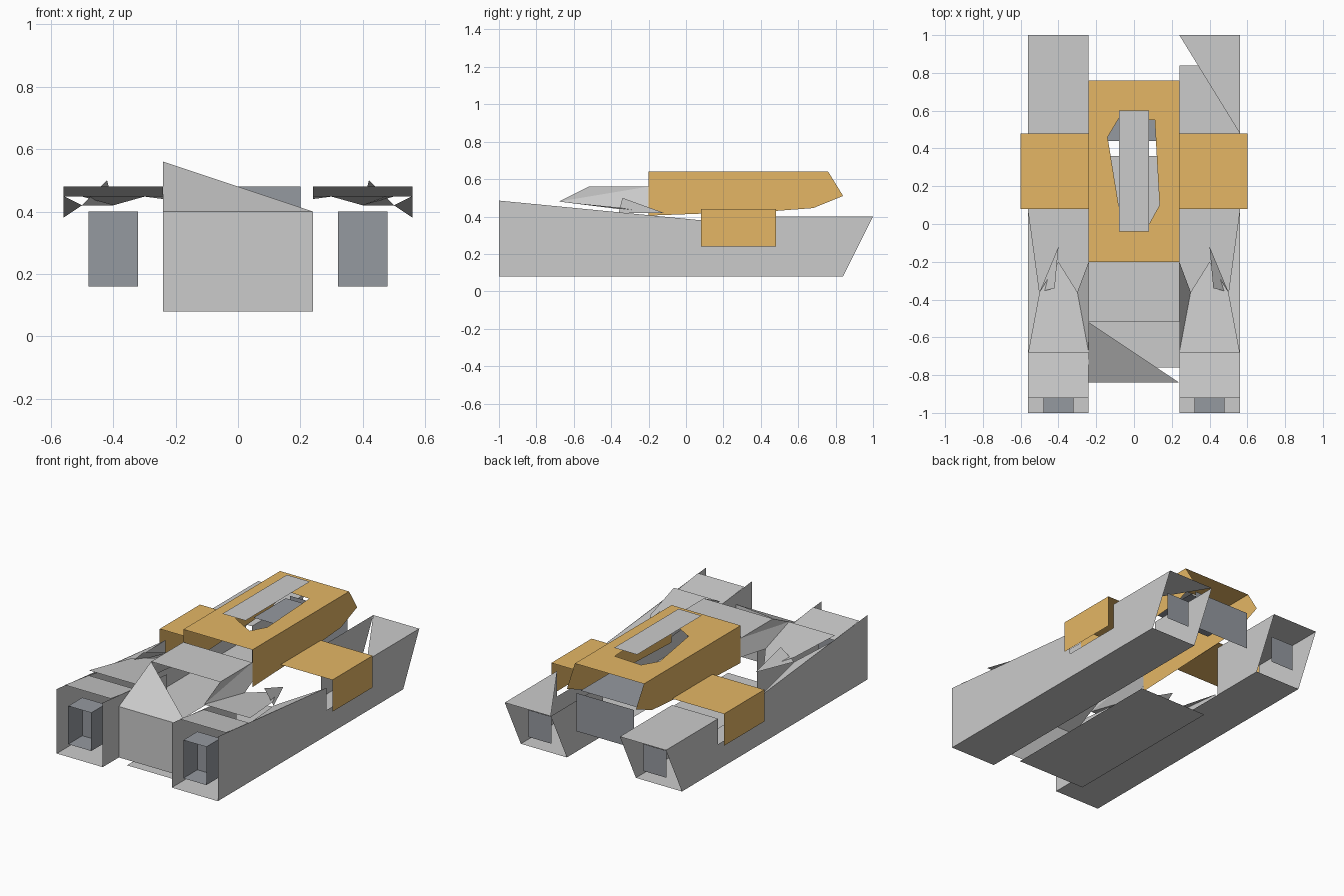
import bpy, bmesh

if "Cube" in bpy.data.objects:
    bpy.data.objects.remove(bpy.data.objects["Cube"])


def material(name, rgb):
    m = bpy.data.materials.new(name)
    m.diffuse_color = (*rgb, 1)
    m.use_nodes = True
    m.node_tree.nodes["Principled BSDF"].inputs["Base Color"].default_value = m.diffuse_color
    return m


ORANGE = material("orange_paint", (0.78, 0.47, 0.13))
DARK = material("dark_grey", (0.3, 0.32, 0.35))


def sheet(name, polys, mat=None, mirror=False):
    """Thin flat panels, each given as a list of corner points."""
    bm = bmesh.new()
    for poly in polys:
        bm.faces.new([bm.verts.new(p) for p in poly])
    bmesh.ops.remove_doubles(bm, verts=bm.verts, dist=1e-4)
    me = bpy.data.meshes.new(name)
    bm.to_mesh(me)
    bm.free()
    ob = bpy.data.objects.new(name, me)
    bpy.context.collection.objects.link(ob)
    if mat:
        me.materials.append(mat)
    if mirror:
        ob.modifiers.new("mirror", 'MIRROR').use_mirror_merge = False
    return ob


def level(x0, x1, y0, y1, z0, z1=None):
    """Rectangle across x and y, sloping from z0 to z1 along y."""
    z1 = z0 if z1 is None else z1
    return [(x0, y0, z0), (x1, y0, z0), (x1, y1, z1), (x0, y1, z1)]


def upright(x0, x1, y, z0, z1):
    return [(x0, y, z0), (x1, y, z0), (x1, y, z1), (x0, y, z1)]


def side(x, pts):
    return [(x, y, z) for y, z in pts]


# side pods: open-ended hulls with a notch for the shoulder box
outer = [(-1, .08), (.84, .08), (1, .4), (.48, .4), (.48, .24),
         (.08, .24), (.08, .38), (-1, .485)]
sheet("pod_outer_wall", [side(.56, outer)], mirror=True)
sheet("pod_inner_wall", [
    side(.24, [(-1, .08), (-.36, .08), (-.36, .42), (-1, .485)]),
    side(.24, [(.48, .08), (.84, .08), (1, .4), (.48, .4)])], mirror=True)
sheet("pod_floor", [level(.24, .56, -1, .84, .08)], mirror=True)
sheet("pod_front_deck", [level(.24, .56, -.92, -.68, .48, .448)], mirror=True)
sheet("left_rear_deck", [level(-.56, -.24, .48, 1, .4)])
sheet("right_rear_deck", [[(.24, 1, .4), (.56, 1, .4), (.56, .48, .4)]])

# pointed plates and spikes on the pods
sheet("pod_shield", [[(.24, -.68, .48), (.56, -.68, .48), (.5, -.36, .448),
                      (.4, -.2, .42), (.3, -.36, .448)]], mirror=True)
sheet("pod_rim", [[(.56, -.68, .45), (.56, .08, .38), (.5, -.36, .42)]], mirror=True)
sheet("pod_spike", [[(.5, -.36, .42), (.4, -.12, .42), (.42, -.34, .5)]], mirror=True)

# front tubes and rear vents in the pods
Y0, Y1 = -1, -.86
sheet("front_tube", [
    level(.32, .48, Y0, Y1, .16), level(.32, .48, Y0, Y1, .4),
    side(.32, [(Y0, .16), (Y1, .16), (Y1, .4), (Y0, .4)]),
    side(.48, [(Y0, .16), (Y1, .16), (Y1, .4), (Y0, .4)]),
    upright(.32, .48, Y1, .16, .4)], DARK, mirror=True)
sheet("rear_vent", [upright(.32, .48, .88, .16, .33)], DARK, mirror=True)

# central body
sheet("body_front", [upright(-.24, .24, -.84, .08, .4)])
sheet("body_nose", [[(-.24, -.84, .4), (.24, -.84, .4), (-.24, -.52, .56)]])
sheet("body_top", [level(-.24, .24, -.52, -.2, .56)])
sheet("body_side", [[(.24, -.68, .48), (.24, -.52, .56), (.24, -.2, .56)],
                    [(.24, -.68, .48), (.24, -.2, .56), (.24, -.2, .44),
                     (.3, -.36, .448)]], mirror=True)
sheet("belly_plate", [level(-.24, .24, -.76, .36, 0)])
sheet("engine_back", [upright(-.2, .2, .8, .24, .48)], DARK)
sheet("engine_top", [level(-.2, .2, .44, .76, .48)], DARK)

# orange shoulder boxes
sheet("shoulder_box", [
    level(.24, .6, .08, .48, .44),
    side(.6, [(.08, .24), (.48, .24), (.48, .44), (.08, .44)])], ORANGE, mirror=True)

# orange cabin: side walls and a roof with an irregular hatch
sheet("cabin_wall", [side(.24, [(-.2, .405), (.48, .43), (.68, .445), (.84, .51),
                                (.76, .64), (-.2, .64)])], ORANGE, mirror=True)
hole = [(-.08, .09), (-.14, .46), (-.08, .56), (.11, .55), (.135, .1), (.08, 0)]
rim = [(-.24, -.2), (-.24, .76), (.24, .76), (.24, -.2)]
bm = bmesh.new()
edges = []
for loop in (rim, hole):
    vs = [bm.verts.new((x, y, .64)) for x, y in loop]
    edges += [bm.edges.new((vs[i - 1], vs[i])) for i in range(len(vs))]
bmesh.ops.triangle_fill(bm, edges=edges, use_beauty=True, normal=(0, 0, 1))
roof = sheet("cabin_roof", [], ORANGE)
bm.to_mesh(roof.data)
bm.free()

# bar floating over the hatch
sheet("hatch_bar", [level(-.08, .08, -.04, .6, .72)])
